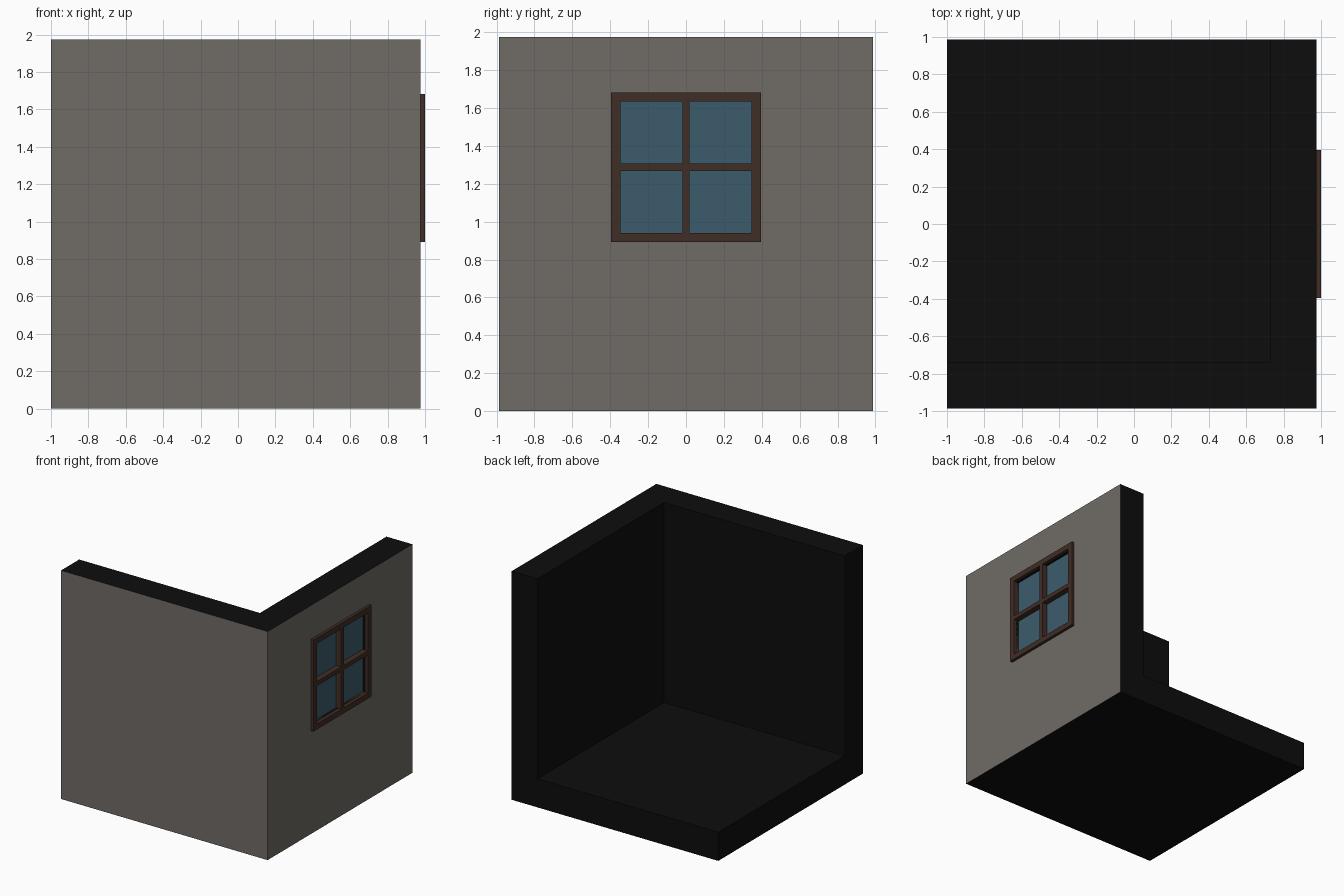
import bpy, bmesh
from mathutils import Vector, Matrix

if "Cube" in bpy.data.objects:
    bpy.data.objects.remove(bpy.data.objects["Cube"])


def material(name, rgb):
    m = bpy.data.materials.new(name)
    m.diffuse_color = (*rgb, 1)
    m.use_nodes = True
    m.node_tree.nodes["Principled BSDF"].inputs["Base Color"].default_value = m.diffuse_color
    return m


GREY = material("plaster", (0.160, 0.148, 0.133))
DARK = material("dark_inside", (0.004, 0.004, 0.004))
WOOD = material("brown_wood", (0.052, 0.026, 0.019))
GLASS = material("blue_glass", (0.045, 0.105, 0.150))


def boxes(name, spans, *mats):
    """One object made of boxes, each given as (low corner, high corner)."""
    bm = bmesh.new()
    for lo, hi in spans:
        lo, hi = Vector(lo), Vector(hi)
        mat = Matrix.Translation((lo + hi) / 2) @ Matrix.Diagonal((*(hi - lo), 1))
        bmesh.ops.create_cube(bm, size=1, matrix=mat)
    me = bpy.data.meshes.new(name)
    bm.to_mesh(me)
    bm.free()
    for m in mats:
        me.materials.append(m)
    ob = bpy.data.objects.new(name, me)
    bpy.context.scene.collection.objects.link(ob)
    return ob


def cut(ob, cutter):
    mod = ob.modifiers.new("cut", 'BOOLEAN')
    mod.operation = 'DIFFERENCE'
    mod.solver = 'EXACT'
    mod.object = cutter
    bpy.context.view_layer.objects.active = ob
    bpy.ops.object.modifier_apply(modifier=mod.name)
    bpy.data.objects.remove(cutter)


S, T = 1.975, 0.247          # block size, wall and floor thickness
H = S / 2
X1 = S - 1                   # outer face of the right wall
ZC = 1.287                   # window centre height
OUT, INN, BAR = 0.395, 0.347, 0.019
BACK = 0.95                  # glass depth

# Room corner: floor, front wall and right wall in one block
room = boxes("room_corner", [((-1, -H, 0), (X1, H, S))], GREY, DARK)
cut(room, boxes("room_space", [((-2, -H + T, T), (X1 - T, 2, 3))]))
cut(room, boxes("window_pocket", [((BACK - 0.01, -INN, ZC - INN), (2, INN, ZC + INN))]))
# Only the two outer wall faces are plastered
for p in room.data.polygons:
    outside = (p.normal.y < -0.9 and p.center.y < -H + 0.01) or \
              (p.normal.x > 0.9 and p.center.x > X1 - 0.01)
    p.material_index = 0 if outside else 1

# Window frame: outer frame with crossing glazing bars, cut from one slab
frame = boxes("window_frame", [((BACK, -OUT, ZC - OUT), (1, OUT, ZC + OUT))], WOOD)
panes = []
for sy in (-1, 1):
    for sz in (-1, 1):
        y0, y1 = sorted((sy * BAR, sy * INN))
        z0, z1 = sorted((sz * BAR, sz * INN))
        panes.append(((0.5, y0, ZC + z0), (1.5, y1, ZC + z1)))
cut(frame, boxes("pane_openings", panes))

# Glass sheet behind the bars
boxes("window_glass", [((BACK - 0.009, -INN, ZC - INN), (BACK, INN, ZC + INN))], GLASS)
